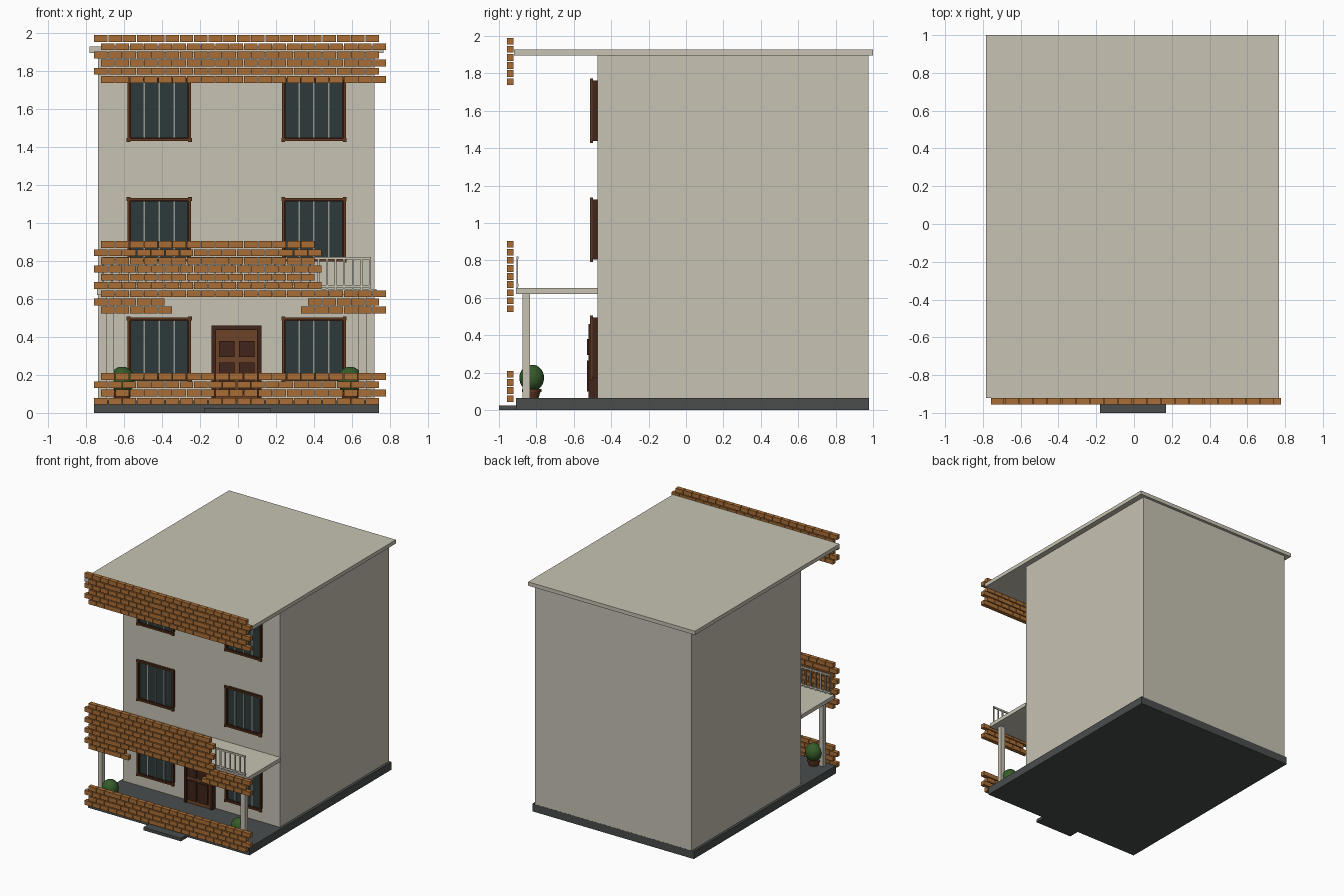
import bpy, bmesh, math
from mathutils import Matrix

if "Cube" in bpy.data.objects:
    bpy.data.objects.remove(bpy.data.objects["Cube"])


def material(name, rgb):
    m = bpy.data.materials.new(name)
    m.diffuse_color = (*rgb, 1)
    m.use_nodes = True
    m.node_tree.nodes["Principled BSDF"].inputs["Base Color"].default_value = m.diffuse_color
    return m


PLASTER = material("plaster", (0.57, 0.54, 0.45))
BRICK = material("brick", (0.40, 0.155, 0.036))
STONE = material("dark stone", (0.067, 0.075, 0.073))
GLASS = material("dark glass", (0.026, 0.042, 0.042))
FRAME = material("frame wood", (0.115, 0.038, 0.013))
DARK = material("dark wood", (0.050, 0.018, 0.011))
DOOR = material("door wood", (0.155, 0.056, 0.020))
LEAF = material("leaves", (0.035, 0.105, 0.022))
BAR = material("window bars", (0.30, 0.30, 0.28))


def boxes(name, mat, spans):
    """One object made of boxes given as (x0, x1, y0, y1, z0, z1)."""
    bm = bmesh.new()
    for x0, x1, y0, y1, z0, z1 in spans:
        t = Matrix.Translation(((x0 + x1) / 2, (y0 + y1) / 2, (z0 + z1) / 2))
        s = Matrix.Diagonal((x1 - x0, y1 - y0, z1 - z0, 1))
        bmesh.ops.create_cube(bm, size=1, matrix=t @ s)
    me = bpy.data.meshes.new(name)
    bm.to_mesh(me)
    bm.free()
    me.materials.append(mat)
    ob = bpy.data.objects.new(name, me)
    bpy.context.collection.objects.link(ob)
    return ob


# Main volumes
boxes("base", STONE, [(-0.758, 0.742, -0.908, 0.978, 0, 0.065)])
boxes("step", STONE, [(-0.18, 0.17, -1.0, -0.908, 0, 0.025)])
boxes("house_body", PLASTER, [(-0.737, 0.72, -0.474, 0.977, 0.06, 1.9)])
boxes("roof", PLASTER, [(-0.783, 0.767, -0.92, 1.0, 1.897, 1.929)])
boxes("balcony_slab", PLASTER, [(-0.742, 0.73, -0.908, -0.47, 0.62, 0.652)])
boxes("columns", PLASTER, [(x - 0.02, x + 0.02, -0.873, -0.833, 0.06, 0.625)
                           for x in (-0.672, 0.656)])

# Balcony railing
rail = [(-0.715, 0.70, -0.906, -0.896, z, z + 0.014) for z in (0.66, 0.807)]
rail += [(x - 0.005, x + 0.005, -0.905, -0.897, 0.652, 0.812)
         for x in [-0.71 + i * 1.405 / 31 for i in range(32)]]
boxes("balcony_railing", PLASTER, rail)

# Brick screens: every second row is shifted by half a brick
PITCH, ROW = 0.0752, 0.0432


def brick_screen(name, top, rows):
    spans = []
    for r, (shifted, runs) in enumerate(rows):
        z1 = top - r * ROW
        for first, last in runs:
            for i in range(first, last):
                x = -0.758 + PITCH * (i + 0.5 * shifted)
                spans.append((x, x + 0.071, -0.956, -0.921, z1 - 0.036, z1))
    boxes(name, BRICK, spans)


full = [(0, 20)]
brick_screen("top_brick_screen", 1.99, [(r % 2, full) for r in range(6)])
brick_screen("middle_brick_screen", 0.905,
             [((r + 1) % 2, [(0, 16 if r % 2 else 15)]) for r in range(6)]
             + [(1, full), (0, [(0, 5), (15, 20)]), (1, [(0, 5), (14, 20)])])
brick_screen("bottom_brick_screen", 0.209, [((r + 1) % 2, full) for r in range(4)])

# Windows: casing, glass, vertical bars, outer trim with corner blocks
H = 0.155
casing, glass, bars, trim = [], [], [], []
for cx in (-0.415, 0.40):
    for cz in (0.335, 0.965, 1.60):
        for s in (-1, 1):
            a, b = sorted((s * (H - 0.006), s * (H + 0.006)))
            casing += [(cx + a, cx + b, -0.502, -0.47, cz - H, cz + H),
                       (cx - H, cx + H, -0.502, -0.47, cz + a, cz + b)]
            c, d = sorted((s * H, s * (H + 0.013)))
            trim += [(cx + c, cx + d, -0.512, -0.50, cz - H, cz + H),
                     (cx - H, cx + H, -0.512, -0.50, cz + c, cz + d)]
            for t in (-1, 1):
                px, pz = cx + s * (H + 0.007), cz + t * (H + 0.007)
                trim.append((px - 0.01, px + 0.01, -0.514, -0.498, pz - 0.01, pz + 0.01))
        glass.append((cx - H, cx + H, -0.494, -0.47, cz - H, cz + H))
        bars += [(cx + k * 0.078 - 0.004, cx + k * 0.078 + 0.004, -0.499, -0.49,
                  cz - H, cz + H) for k in (-1, 0, 1)]
boxes("window_casings", DARK, casing)
boxes("window_glass", GLASS, glass)
boxes("window_bars", BAR, bars)
boxes("window_trim", FRAME, trim)

# Front door with surround and four raised panels
boxes("door_surround", DARK, [(-0.14, -0.117, -0.52, -0.47, 0.06, 0.46),
                              (0.100, 0.123, -0.52, -0.47, 0.06, 0.46),
                              (-0.117, 0.100, -0.52, -0.47, 0.437, 0.46)])
boxes("door_leaf", DOOR, [(-0.117, 0.100, -0.512, -0.47, 0.06, 0.437)])
boxes("door_panels", DARK, [(x, x + 0.082, -0.53, -0.51, z0, z1)
                            for x in (-0.1, 0.004)
                            for z0, z1 in ((0.1, 0.265), (0.295, 0.38))])


# Potted bushes
def lathe(name, mat, x, y, profile, n=24):
    bm = bmesh.new()
    rings = [[bm.verts.new((x + r * math.cos(2 * math.pi * i / n),
                            y + r * math.sin(2 * math.pi * i / n), z))
              for i in range(n)] for r, z in profile]
    for a, b in zip(rings, rings[1:]):
        for i in range(n):
            bm.faces.new((a[i], a[(i + 1) % n], b[(i + 1) % n], b[i]))
    bm.faces.new(rings[0][::-1])
    bm.faces.new(rings[-1])
    me = bpy.data.meshes.new(name)
    bm.to_mesh(me)
    bm.free()
    me.materials.append(mat)
    ob = bpy.data.objects.new(name, me)
    bpy.context.collection.objects.link(ob)
    return ob


for side, x in (("left", -0.61), ("right", 0.59)):
    pot = lathe(side + "_pot", FRAME, x, -0.825,
                [(0.036, 0.062), (0.047, 0.098), (0.053, 0.098), (0.053, 0.112)])
    bush = lathe(side + "_bush", LEAF, x, -0.825,
                 [(0.066 * math.sin(math.pi * k / 14), 0.172 - 0.072 * math.cos(math.pi * k / 14))
                  for k in range(1, 14)])
    for ob in (pot, bush):
        bpy.ops.object.select_all(action='DESELECT')
        bpy.context.view_layer.objects.active = ob
        ob.select_set(True)
        bpy.ops.object.shade_smooth_by_angle()
